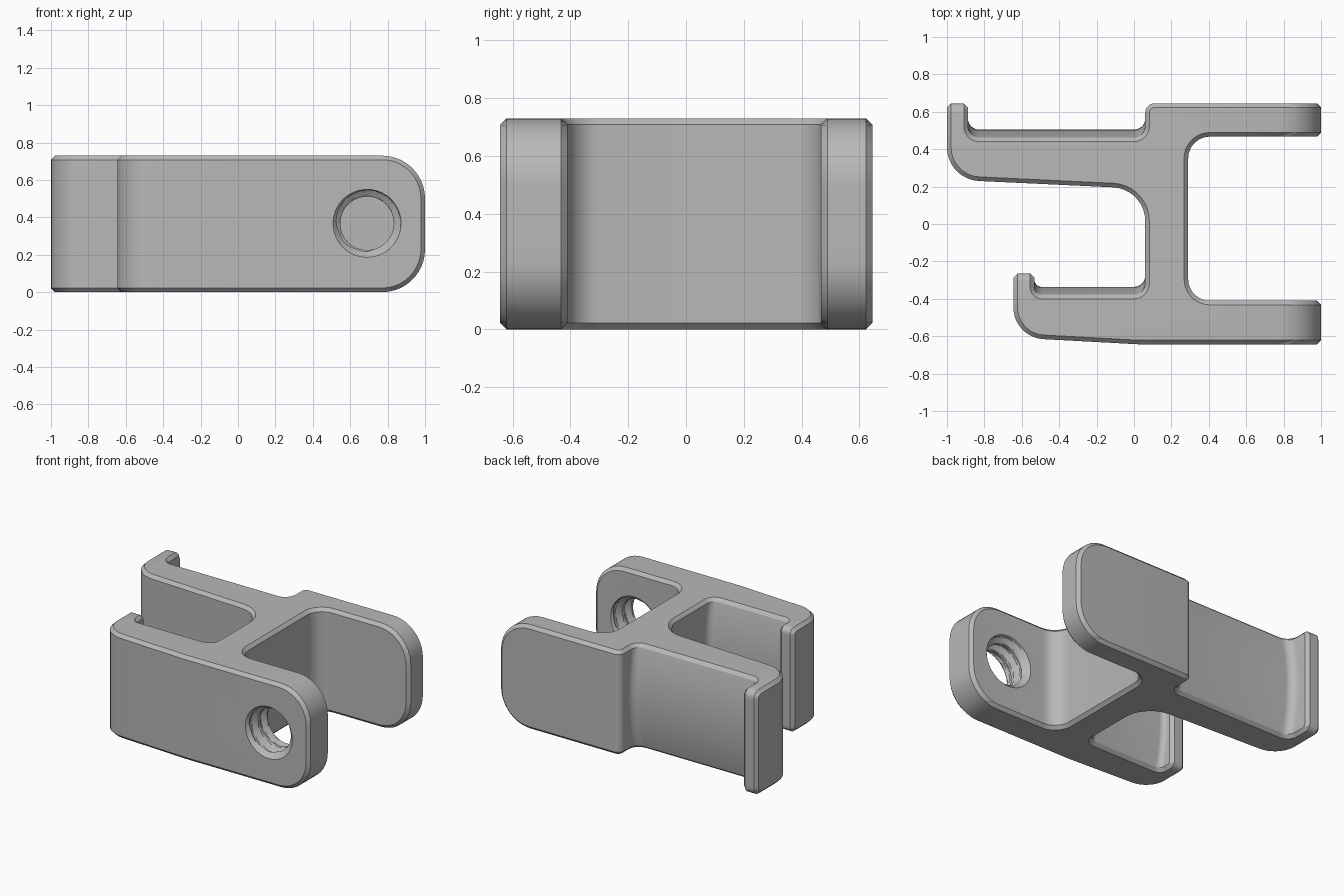
import bpy, bmesh, math
from mathutils import Vector

if "Cube" in bpy.data.objects:
    bpy.data.objects.remove(bpy.data.objects["Cube"])

H, C = 0.73, 0.022          # height and edge chamfer
R_ARM = 0.23                # rounding of the arm ends
MID = H / 2

grey = bpy.data.materials.new("mid grey")
grey.diffuse_color = (0.48, 0.48, 0.48, 1)
grey.use_nodes = True
grey.node_tree.nodes["Principled BSDF"].inputs["Base Color"].default_value = grey.diffuse_color


def setback(z, r, t):
    """How far a rounded end of radius r pulls back at height z, at chamfer depth t."""
    rr = r - (C - t)
    dz = max(0, abs(z - MID) - (MID - r))
    return r - math.sqrt(max(0, rr * rr - dz * dz))


def fillet(prev, p, nxt, r, n=9):
    """Points of an arc that rounds the corner p."""
    a, b = (prev - p).normalized(), (nxt - p).normalized()
    half = a.angle(b) / 2
    centre = p + (a + b).normalized() * (r / math.sin(half))
    s = p + a * (r / math.tan(half)) - centre
    e = p + b * (r / math.tan(half)) - centre
    sweep = s.angle(e)
    return [centre + (s * math.sin(sweep * (1 - i / n)) + e * math.sin(sweep * i / n))
            / math.sin(sweep) for i in range(n + 1)]


def arm_end(z, d, y0, y1):
    xi, xo = 1 - setback(z, R_ARM, d), 1 - setback(z, R_ARM, C)
    return [(xi, y0, (0, d)), (xo, y0 + C, (0, 0)),
            (xo, y1 - C, (0, 0)), (xi, y1, (0, -d))]


def lip_end(z, d, x0, x1, y, r):
    yi, yo = y - setback(z, r, d), y - setback(z, r, C)
    return [(x1, yi, (-d, 0)), (x1 - C, yo, (0, 0)),
            (x0 + C, yo, (0, 0)), (x0, yi, (d, 0))]


def section(z):
    """Horizontal outline at height z, inset where the edge chamfer applies."""
    d = max(0, C - z, C - (H - z))
    u = min(1, abs(z - MID) / (MID - C))
    bulge = 0.042 * (1 - u * u)             # padded faces inside the hooks
    f1, f2 = 0.463 + bulge, -0.378 + bulge
    corners = (
        arm_end(z, d, -0.643, -0.41)
        + [(0.29, -0.41, 0.115), (0.29, 0.467, 0.115)]
        + arm_end(z, d, 0.467, 0.645)
        + [(0.06, 0.645, 0.05), (0.06, f1, 0.06), (-0.888, f1, 0.06)]
        + lip_end(z, d, -1, -0.888, 0.645, 0.05)
        + [(-1, 0.238, 0.18), (0.06, 0.188, 0.18),
           (0.06, f2, 0.06), (-0.533, f2, 0.04)]
        + lip_end(z, d, -0.645, -0.533, -0.265, 0.04)
        + [(-0.645, -0.607, 0.17), (0.02, -0.643, 0)])
    pts, shift = [], []
    n = len(corners)
    for i, (x, y, k) in enumerate(corners):
        p = Vector((x, y))
        if isinstance(k, tuple):
            pts.append(p)
            shift.append(Vector(k))
        elif k == 0:
            pts.append(p)
            shift.append(None)
        else:
            arc = fillet(Vector(corners[i - 1][:2]), p, Vector(corners[(i + 1) % n][:2]), k)
            pts += arc
            shift += [None] * len(arc)
    out = []
    for i, p in enumerate(pts):
        s = shift[i]
        if s is None:                       # mitred inset
            e1 = (p - pts[i - 1]).normalized()
            e2 = (pts[(i + 1) % len(pts)] - p).normalized()
            n1, n2 = Vector((-e1.y, e1.x)), Vector((-e2.y, e2.x))
            s = (n1 + n2) / (1 + n1.dot(n2)) * d
        out.append(p + s)
    return out


def loft(name, rings):
    """Closed solid through rings of equal point count."""
    bm = bmesh.new()
    rows = [[bm.verts.new(p) for p in ring] for ring in rings]
    n = len(rows[0])
    for a, b in zip(rows, rows[1:]):
        for i in range(n):
            j = (i + 1) % n
            bm.faces.new((a[i], a[j], b[j], b[i]))
    bm.faces.new(rows[0][::-1])
    bm.faces.new(rows[-1])
    bmesh.ops.remove_doubles(bm, verts=bm.verts, dist=1e-5)
    bmesh.ops.recalc_face_normals(bm, faces=bm.faces)
    me = bpy.data.meshes.new(name)
    bm.to_mesh(me)
    bm.free()
    me.materials.append(grey)
    ob = bpy.data.objects.new(name, me)
    bpy.context.collection.objects.link(ob)
    return ob


# bracket body: outline lofted through the height
low = [0, 0.003, 0.01] + [C + (R_ARM - C) * (1 - math.cos(i * math.pi / 20)) for i in range(11)]
low += [0.30]
heights = low + [MID] + [H - z for z in reversed(low)]
body = loft("double_hook_bracket", [[(p.x, p.y, z) for p in section(z)] for z in heights])


# threaded hole through the front arm
def thread_radius(y, turn):
    phase = ((y + 0.645) / 0.1 - turn) % 1
    ridge = min(1, max(0, 2.2 * abs(2 * phase - 1) - 0.6))
    mouth = max(0.183 - max(0, y + 0.643), 0.183 - max(0, -0.41 - y))
    return max(0.143 + 0.036 * ridge, min(mouth, 0.183))


SEG = 64
rings = []
for k in range(41):
    y = -0.68 + 0.31 * k / 40
    ring = []
    for i in range(SEG):
        a = 2 * math.pi * i / SEG
        r = thread_radius(y, i / SEG)
        ring.append((0.69 + r * math.cos(a), y, 0.368 + r * math.sin(a)))
    rings.append(ring)
cutter = loft("thread_cutter", rings)
cutter.hide_render = True

bpy.context.view_layer.objects.active = body
body.select_set(True)
cut = body.modifiers.new("thread", 'BOOLEAN')
cut.operation = 'DIFFERENCE'
cut.solver = 'EXACT'
cut.object = cutter
bpy.ops.object.modifier_apply(modifier=cut.name)
bpy.data.objects.remove(cutter)
bpy.ops.object.shade_smooth_by_angle(angle=math.radians(28))
